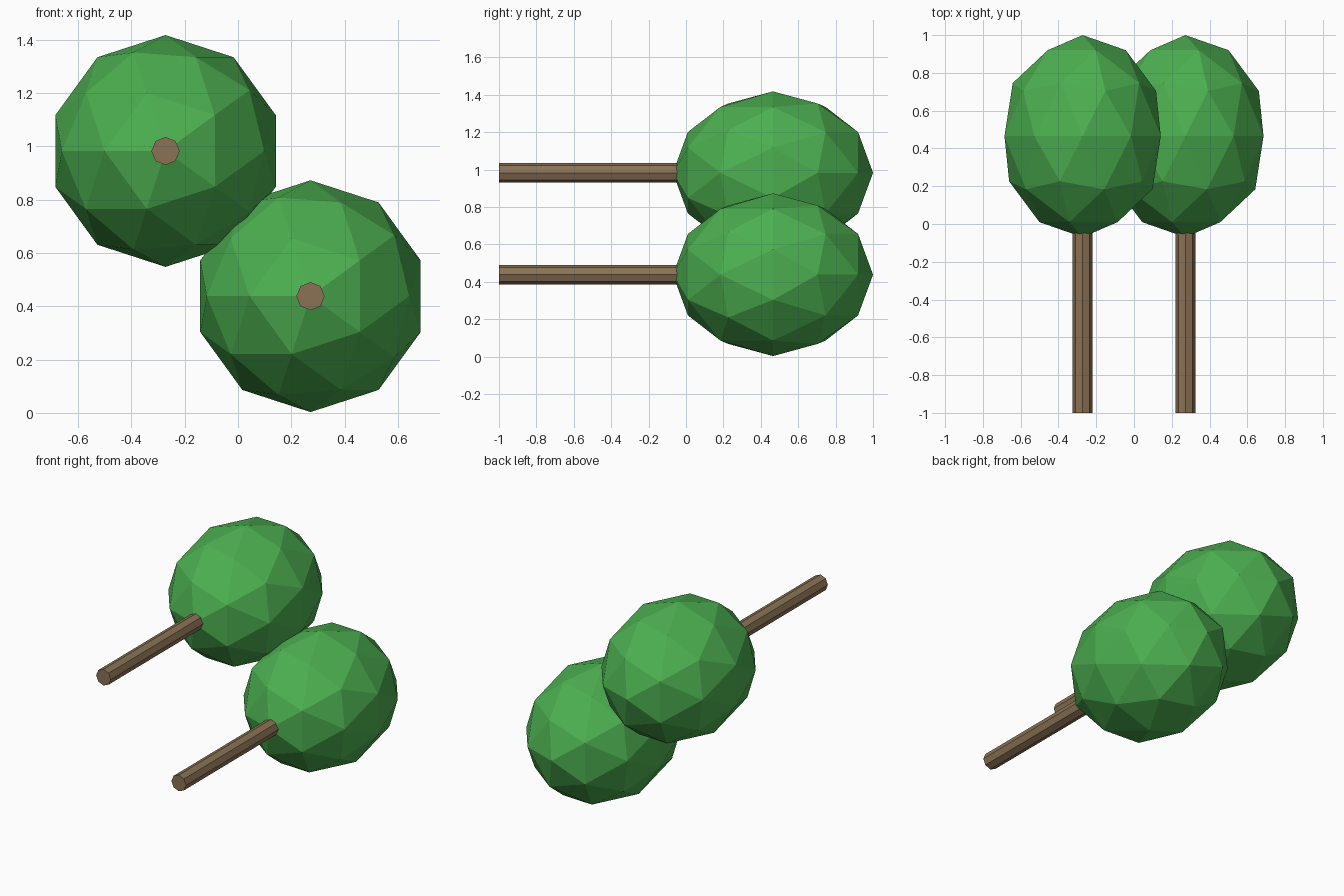
import bpy
import math

cube = bpy.data.objects.get("Cube")
if cube:
    bpy.data.objects.remove(cube, do_unlink=True)


def make_material(name, color):
    mat = bpy.data.materials.new(name)
    mat.use_nodes = True
    rgba = (*color, 1.0)
    mat.diffuse_color = rgba
    mat.node_tree.nodes["Principled BSDF"].inputs["Base Color"].default_value = rgba
    return mat


leaf_green = make_material("leaf green", (0.072, 0.429, 0.080))
bark_brown = make_material("bark brown", (0.258, 0.171, 0.091))

LAY_DOWN = (-math.pi / 2, 0, 0)   # tree axis points along +y
CROWN_RADIUS = 0.435
CROWN_LENGTH = 0.535
CROWN_Y = 0.465
TRUNK_START, TRUNK_END = -1.0, 0.05


def finish(name, mat):
    obj = bpy.context.object
    obj.name = name
    obj.data.materials.append(mat)
    return obj


def make_tree(side, x, z):
    # Faceted crown, stretched along the trunk axis
    bpy.ops.mesh.primitive_ico_sphere_add(
        subdivisions=2, radius=1, location=(x, CROWN_Y, z), rotation=LAY_DOWN)
    crown = finish(side + "_crown", leaf_green)
    crown.scale = (CROWN_RADIUS, CROWN_RADIUS, CROWN_LENGTH)

    # Eight-sided trunk
    bpy.ops.mesh.primitive_cylinder_add(
        vertices=8, radius=0.053, depth=TRUNK_END - TRUNK_START,
        location=(x, (TRUNK_START + TRUNK_END) / 2, z), rotation=LAY_DOWN)
    finish(side + "_trunk", bark_brown)


make_tree("right", -0.272, 0.983)
make_tree("left", 0.272, 0.438)
